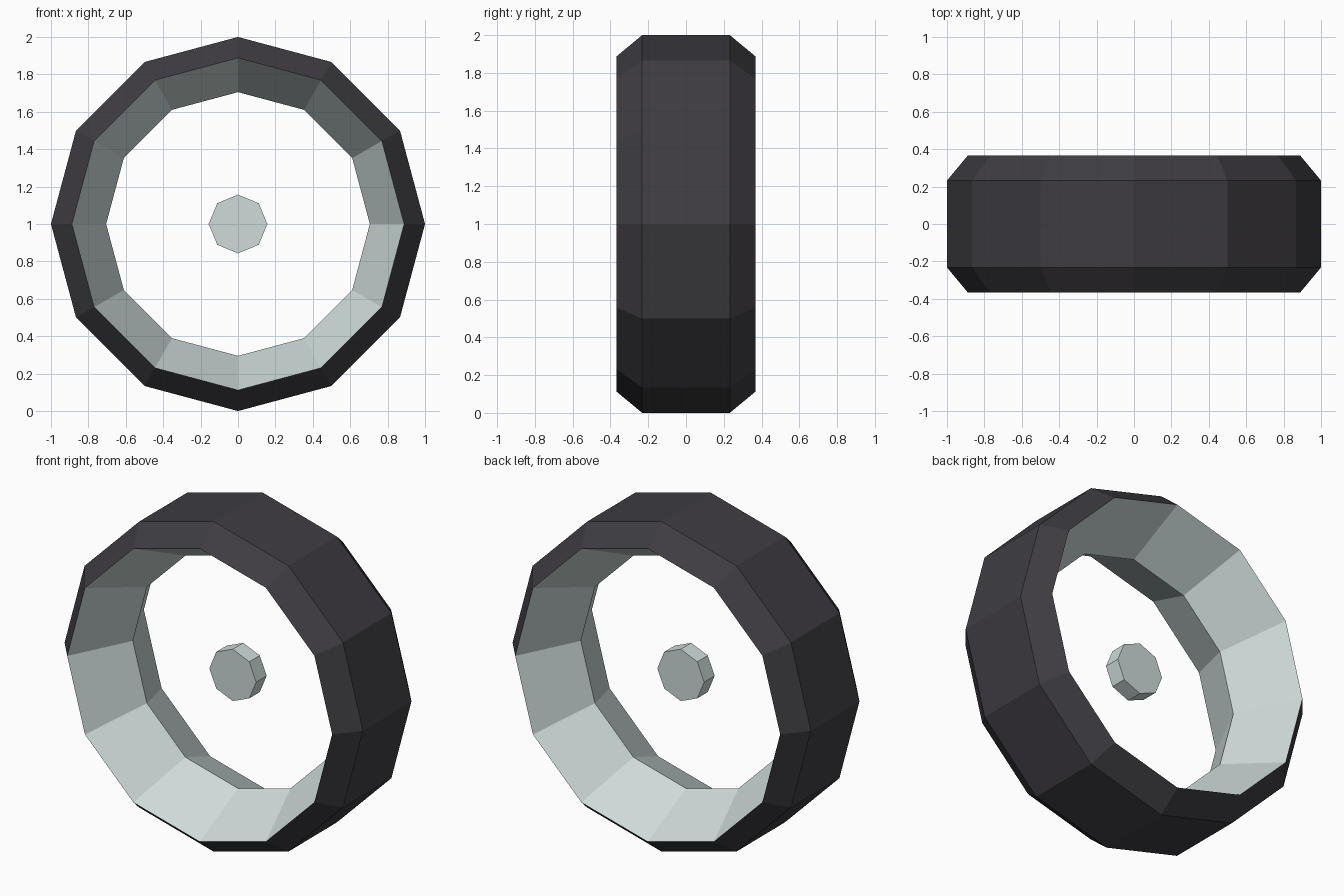
import bpy, bmesh
from math import cos, sin, pi
from mathutils import Matrix

if "Cube" in bpy.data.objects:
    bpy.data.objects.remove(bpy.data.objects["Cube"])

CENTRE_Z = 1.0
SIDES = 12


def material(name, colour):
    m = bpy.data.materials.new(name)
    m.diffuse_color = (*colour, 1)
    m.use_nodes = True
    m.node_tree.nodes["Principled BSDF"].inputs["Base Color"].default_value = m.diffuse_color
    return m


def make_object(name, bm, mat):
    mesh = bpy.data.meshes.new(name)
    bm.to_mesh(mesh)
    bm.free()
    mesh.materials.append(mat)
    ob = bpy.data.objects.new(name, mesh)
    ob.location.z = CENTRE_Z
    bpy.context.collection.objects.link(ob)
    return ob


def lathe(name, profile, mat):
    """Spin a (radius, y) profile round the axle; +y order faces outward."""
    bm = bmesh.new()
    rings = []
    for r, y in profile:
        rings.append([bm.verts.new((r * cos(2 * pi * k / SIDES), y, r * sin(2 * pi * k / SIDES)))
                      for k in range(SIDES)])
    for a, b in zip(rings, rings[1:]):
        for k in range(SIDES):
            n = (k + 1) % SIDES
            bm.faces.new((a[k], b[k], b[n], a[n]))
    return make_object(name, bm, mat)


rubber = material("dark rubber", (0.048, 0.045, 0.053))
metal = material("pale metal", (0.62, 0.71, 0.70))

# Tyre: flat tread with bevelled shoulders
lathe("tyre", [(0.888, -0.367), (1.0, -0.232), (1.0, 0.232), (0.888, 0.367)], rubber)

# Rim: V-shaped inner band, narrowest at the middle
lathe("rim", [(0.888, 0.367), (0.705, 0.0), (0.888, -0.367)], metal)

# Hub: small eight-sided disc on the axle
bm = bmesh.new()
bmesh.ops.create_cone(bm, cap_ends=True, segments=8, radius1=0.157, radius2=0.157,
                      depth=0.1, matrix=Matrix.Rotation(pi / 2, 4, 'X'))
make_object("hub", bm, metal)
